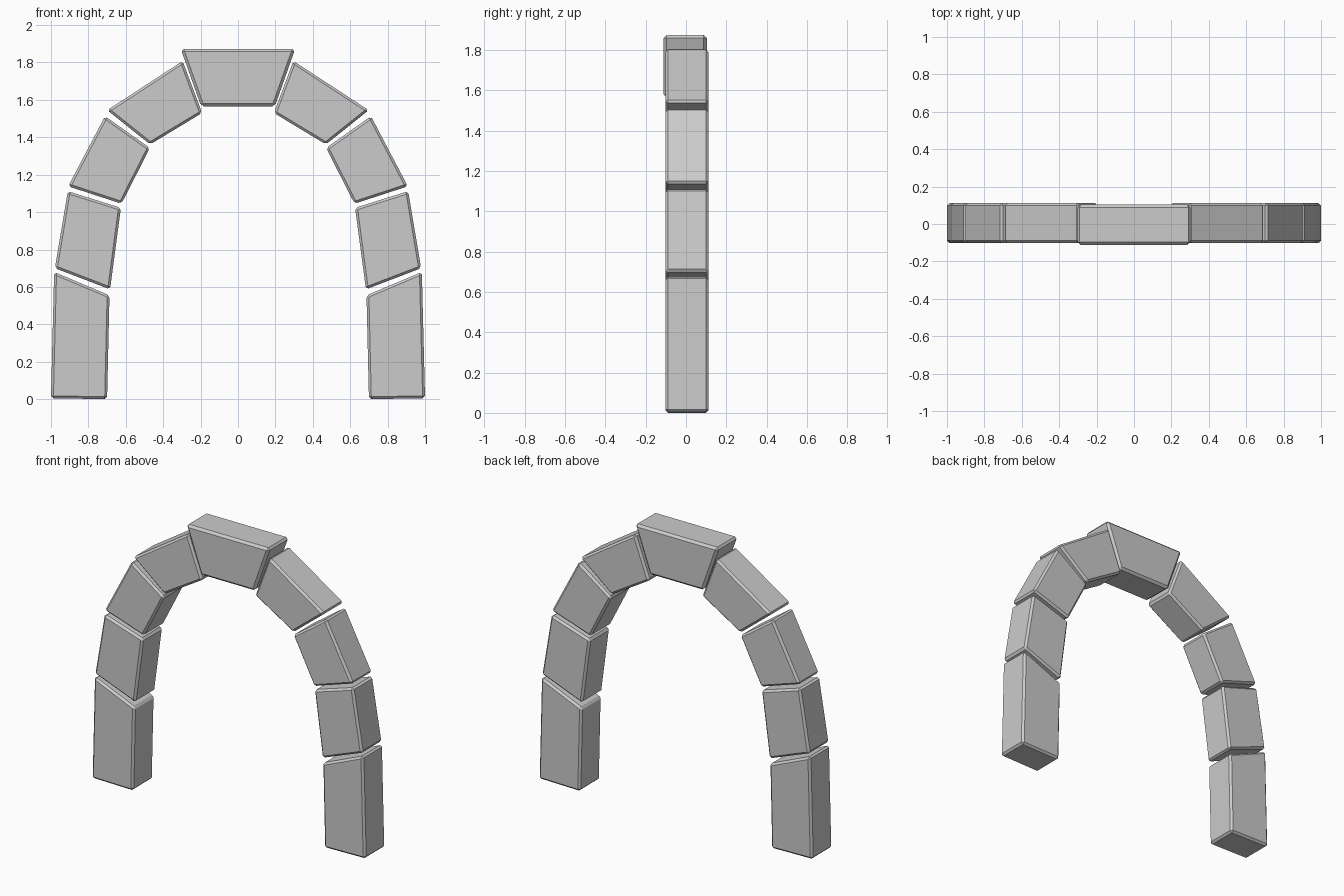
import bpy

if "Cube" in bpy.data.objects:
    bpy.data.objects.remove(bpy.data.objects["Cube"])

# Extrude an x/z outline into a stone with chamfered edges
def stone(name, outline, y0, y1, chamfer=0.013):
    n = len(outline)
    verts = [(x, y, z) for y in (y0, y1) for x, z in outline]
    faces = [tuple(range(n)), tuple(range(2 * n - 1, n - 1, -1))]
    faces += [(i, i + n, (i + 1) % n + n, (i + 1) % n) for i in range(n)]
    mesh = bpy.data.meshes.new(name)
    mesh.from_pydata(verts, [], faces)
    obj = bpy.data.objects.new(name, mesh)
    bpy.context.collection.objects.link(obj)
    bev = obj.modifiers.new("chamfer", 'BEVEL')
    bev.width = chamfer
    bev.segments = 1
    bev.limit_method = 'NONE'
    return obj

# Arch stones on the right side, counter-clockwise seen from the front
side_stones = {
    "base_stone": [(0.70, 0.0), (1.0, 0.005), (0.983, 0.68), (0.687, 0.555)],
    "lower_stone": [(0.684, 0.587), (0.979, 0.70), (0.910, 1.112), (0.626, 1.023)],
    "middle_stone": [(0.623, 1.045), (0.908, 1.138), (0.711, 1.513), (0.471, 1.343)],
    "upper_stone": [(0.470, 1.362), (0.699, 1.545), (0.296, 1.808), (0.192, 1.53)],
}

# Mirror each stone to the left side
for name, outline in side_stones.items():
    stone(name + "_right", outline, -0.102, 0.112)
    stone(name + "_left", [(-x, z) for x, z in reversed(outline)], -0.102, 0.112)

# Wedge-shaped keystone set slightly forward
stone("keystone", [(-0.197, 1.565), (0.197, 1.565), (0.306, 1.873), (-0.306, 1.873)],
      -0.112, 0.103, 0.015)
